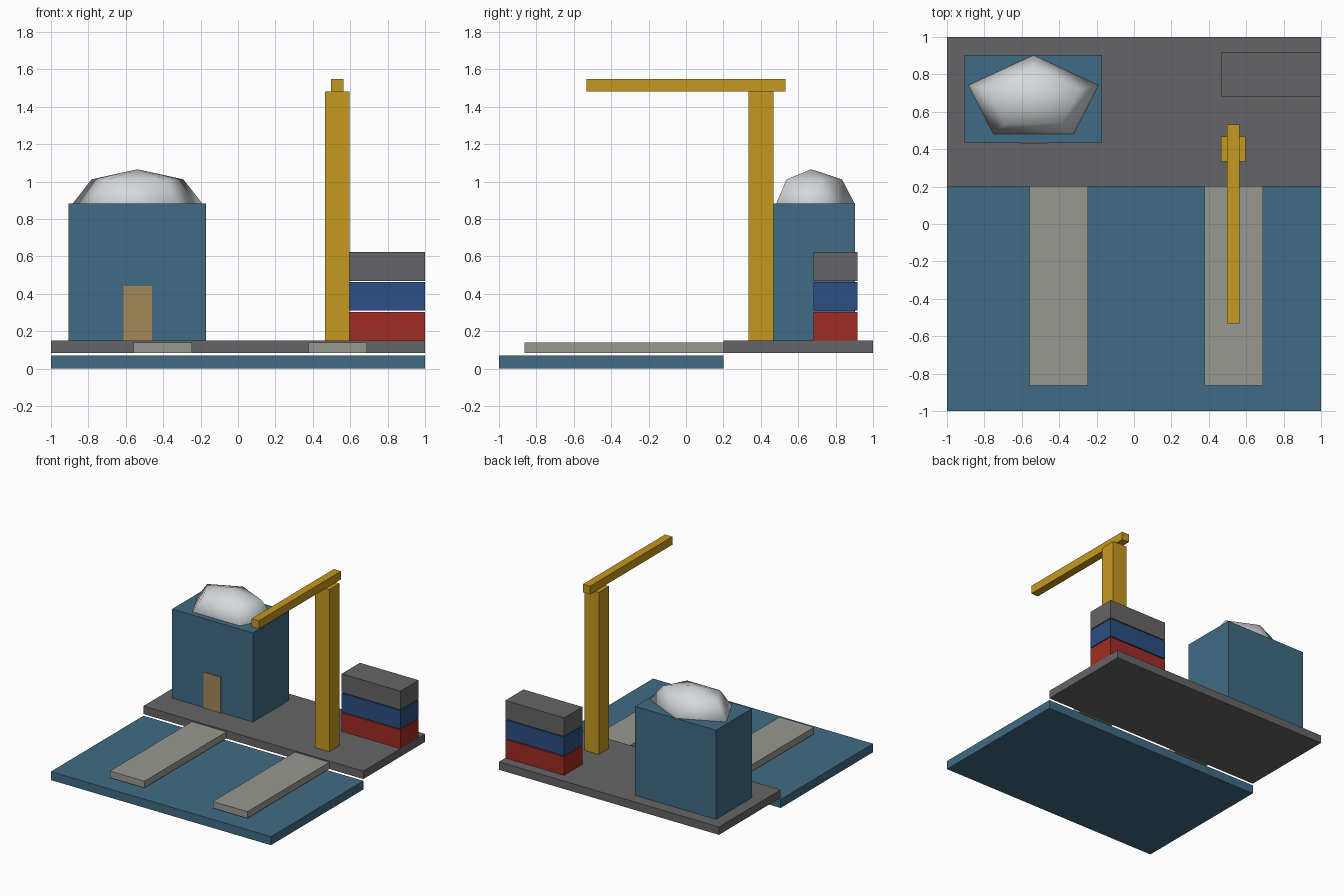
import bpy

cube = bpy.data.objects.get("Cube")
if cube:
    bpy.data.objects.remove(cube, do_unlink=True)


def linear(c):
    c /= 255
    return c / 12.92 if c <= 0.04045 else ((c + 0.055) / 1.055) ** 2.4


def material(name, r, g, b):
    mat = bpy.data.materials.new(name)
    colour = (linear(r), linear(g), linear(b), 1)
    mat.diffuse_color = colour
    mat.use_nodes = True
    mat.node_tree.nodes["Principled BSDF"].inputs["Base Color"].default_value = colour
    return mat


sea_blue = material("sea blue", 65, 107, 132)
dark_grey = material("dark grey", 101, 101, 103)
stone = material("stone grey", 152, 152, 146)
yellow = material("crane yellow", 198, 152, 32)
red = material("container red", 160, 44, 35)
navy = material("container blue", 43, 79, 130)
tan = material("door tan", 165, 138, 88)
white = material("dome white", 214, 217, 219)


def box(name, mat, x, y, z):
    """Box from (min, max) pairs on each axis."""
    spans = (x, y, z)
    bpy.ops.mesh.primitive_cube_add(size=1, location=[(a + b) / 2 for a, b in spans])
    obj = bpy.context.object
    obj.name = name
    obj.scale = [b - a for a, b in spans]
    bpy.ops.object.transform_apply(location=False, rotation=False, scale=True)
    obj.data.materials.append(mat)
    return obj


# Water and quay
box("water", sea_blue, (-1, 1), (-1, 0.2), (0, 0.07))
box("quay", dark_grey, (-1, 1), (0.2, 1), (0.085, 0.15))

# Two piers over the water
for name, x in (("right_pier", -0.403), ("left_pier", 0.533)):
    box(name, stone, (x - 0.157, x + 0.157), (-0.863, 0.2), (0.085, 0.14))

# Building with its door
box("building", sea_blue, (-0.905, -0.17), (0.437, 0.903), (0.15, 0.882))
box("door", tan, (-0.613, -0.46), (0.43, 0.438), (0.15, 0.443))

# Faceted-outline dome, lower half sunk in the building
bpy.ops.mesh.primitive_uv_sphere_add(segments=5, ring_count=4, radius=1,
                                     location=(-0.5375, 0.67, 0.882))
dome = bpy.context.object
dome.name = "dome"
dome.scale = (0.365, 0.232, 0.184)
bpy.ops.object.transform_apply(location=False, rotation=False, scale=True)
dome.data.materials.append(white)
bpy.ops.object.shade_smooth()

# Crane
box("crane_mast", yellow, (0.465, 0.597), (0.335, 0.468), (0.15, 1.482))
box("crane_boom", yellow, (0.498, 0.563), (-0.533, 0.533), (1.482, 1.549))

# Stack of containers
for i, (name, mat) in enumerate((("lower", red), ("middle", navy), ("upper", dark_grey))):
    z = 0.15 + i * 0.16
    box(name + "_container", mat, (0.465, 1), (0.682, 0.918), (z, z + 0.153))
